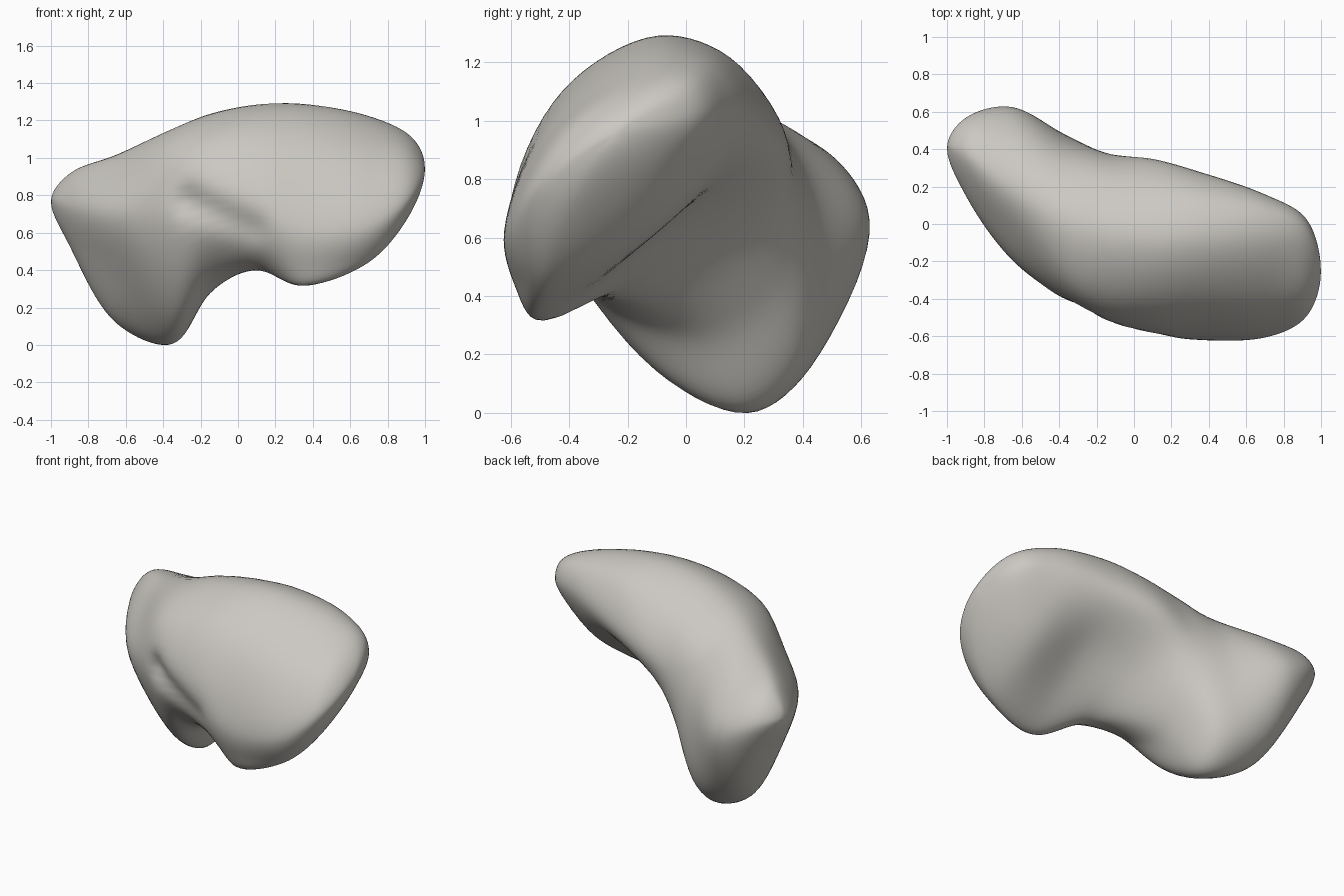
import bpy, bmesh
from mathutils import Vector

RING_STEPS = 8      # subdivisions between neighbouring ring points
LENGTH_STEPS = 10   # subdivisions between neighbouring cross-sections

# Cross-sections: x position, then (y, z) in hundredths, running
# lower rim, lower front, front, upper front, top, upper back, back, hollow
SECTIONS = {
    -90: [(35, 53), (23, 60), (15, 74), (24, 86), (37, 92), (50, 86), (57, 74), (49, 59)],
    -65: [(26, 11), (-1, 38), (-20, 70), (-3, 92), (18, 102), (46, 91), (63, 65), (48, 26)],
    -35: [(20, 0), (-13, 17), (-42, 70), (-33, 103), (0, 116), (32, 98), (46, 66), (41, 18)],
    -15: [(6, 28), (-27, 37), (-53, 72), (-41, 107), (-5, 124), (26, 107), (38, 78), (30, 44)],
    10: [(-27, 40), (-49, 49), (-59, 72), (-42, 111), (-8, 129), (22, 115), (35, 87), (8, 60)],
    35: [(-50, 31), (-58, 43), (-62, 63), (-44, 107), (-10, 129), (16, 121), (28, 94), (-3, 67)],
    70: [(-47, 44), (-55, 49), (-61, 64), (-44, 100), (-10, 122), (9, 119), (16, 102), (-7, 66)],
    92: [(-39, 70), (-46, 72), (-50, 79), (-36, 100), (-10, 112), (0, 110), (3, 100), (-14, 82)],
}
RIGHT_TIP = Vector((-1, 0.42, 0.78))
LEFT_TIP = Vector((1, -0.25, 0.95))


def spline(p0, p1, p2, p3, t):
    """Centripetal spline point between p1 and p2."""
    k0 = 0.0
    k1 = k0 + max((p1 - p0).length, 1e-4) ** 0.5
    k2 = k1 + max((p2 - p1).length, 1e-4) ** 0.5
    k3 = k2 + max((p3 - p2).length, 1e-4) ** 0.5
    k = k1 + (k2 - k1) * t
    a1 = p0.lerp(p1, (k - k0) / (k1 - k0))
    a2 = p1.lerp(p2, (k - k1) / (k2 - k1))
    a3 = p2.lerp(p3, (k - k2) / (k3 - k2))
    b1 = a1.lerp(a2, (k - k0) / (k2 - k0))
    b2 = a2.lerp(a3, (k - k1) / (k3 - k1))
    return b1.lerp(b2, (k - k1) / (k2 - k1))


def smooth_ring(points):
    """Closed smooth loop through the section points."""
    n = len(points)
    return [spline(points[i - 1], points[i], points[(i + 1) % n],
                   points[(i + 2) % n], s / RING_STEPS)
            for i in range(n) for s in range(RING_STEPS)]


def press_groove(co, start, end, depth, width):
    """Push front surface inwards along a line in the front plane."""
    if co.y > -0.2:
        return
    line = end - start
    here = Vector((co.x, 0, co.z))
    t = min(max((here - start).dot(line) / line.length_squared, 0), 1)
    distance = (here - start - line * t).length
    co.y += depth * (1 - t / 2) * 2.718 ** (-(distance / width) ** 2)


def build_body(material):
    rings = [smooth_ring([Vector((x, y, z)) / 100 for y, z in pts])
             for x, pts in SECTIONS.items()]
    count = len(rings[0])

    # Each end closes on a tip; the far side of the ring continues the curve
    def opposite(ring):
        return ring[count // 2:] + ring[:count // 2]

    chain = ([opposite(rings[0]), [RIGHT_TIP] * count] + rings
             + [[LEFT_TIP] * count, opposite(rings[-1])])

    loops = []
    for a, b, c, d in zip(chain, chain[1:], chain[2:], chain[3:]):
        for s in range(LENGTH_STEPS):
            loops.append([spline(a[i], b[i], c[i], d[i], s / LENGTH_STEPS)
                          for i in range(count)])
    loops.append(chain[-2])

    bm = bmesh.new()
    grid = [[bm.verts.new(p) for p in loop] for loop in loops]
    for low, high in zip(grid, grid[1:]):
        for i in range(count):
            j = (i + 1) % count
            bm.faces.new((low[i], low[j], high[j], high[i]))
    bmesh.ops.remove_doubles(bm, verts=bm.verts, dist=0.0005)

    # Soften the lofted skin, then press in the front fold
    for _ in range(4):
        bmesh.ops.smooth_vert(bm, verts=bm.verts, factor=0.5,
                              use_axis_x=True, use_axis_y=True, use_axis_z=True)
    for v in bm.verts:
        press_groove(v.co, Vector((-0.26, 0, 0.77)), Vector((0.08, 0, 0.63)), 0.06, 0.08)

    # Stand it on the ground
    floor = min(v.co.z for v in bm.verts)
    bmesh.ops.translate(bm, verts=bm.verts, vec=(0, 0, -floor))

    bmesh.ops.recalc_face_normals(bm, faces=bm.faces)
    for face in bm.faces:
        face.smooth = True
    mesh = bpy.data.meshes.new("stone_body")
    bm.to_mesh(mesh)
    bm.free()
    mesh.materials.append(material)
    body = bpy.data.objects.new("stone_body", mesh)
    bpy.context.collection.objects.link(body)


def make_material(name, colour):
    mat = bpy.data.materials.new(name)
    mat.use_nodes = True
    mat.diffuse_color = colour
    for node in mat.node_tree.nodes:
        if node.type == 'BSDF_PRINCIPLED':
            node.inputs["Base Color"].default_value = colour
    return mat


cube = bpy.data.objects.get("Cube")
if cube:
    bpy.data.objects.remove(cube, do_unlink=True)

build_body(make_material("warm_grey", (0.6, 0.58, 0.54, 1)))
